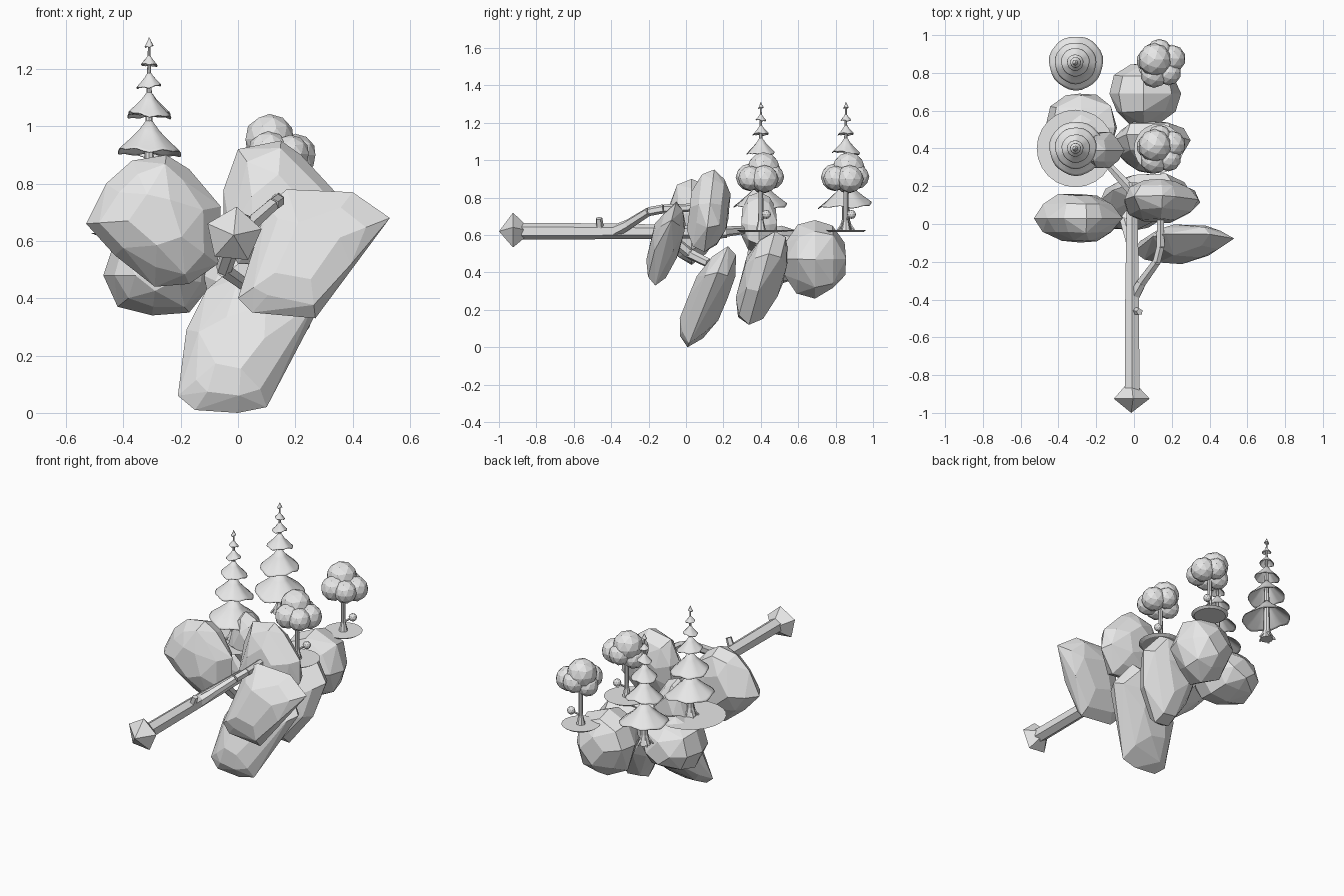
import bpy, bmesh, math, random
from mathutils import Vector, Matrix

random.seed(7)
cube = bpy.data.objects.get("Cube")
if cube:
    bpy.data.objects.remove(cube)

grey = bpy.data.materials.new("stone_grey")
grey.use_nodes = True
grey.diffuse_color = (0.8, 0.8, 0.8, 1)
grey.node_tree.nodes["Principled BSDF"].inputs["Base Color"].default_value = (0.8, 0.8, 0.8, 1)


def finish(bm, name, smooth=False):
    bmesh.ops.recalc_face_normals(bm, faces=bm.faces)
    for f in bm.faces:
        f.smooth = smooth
    mesh = bpy.data.meshes.new(name)
    bm.to_mesh(mesh)
    bm.free()
    mesh.materials.append(grey)
    obj = bpy.data.objects.new(name, mesh)
    bpy.context.collection.objects.link(obj)
    return obj


def rock(name, outline, y, half, lean=0.0):
    """Faceted boulder: front outline thinned toward both sides, then hulled."""
    bm = bmesh.new()
    n = len(outline)
    cx = sum(p[0] for p in outline) / n
    cz = sum(p[1] for p in outline) / n
    for depth, size in ((-1, 0.45), (-0.6, 0.82), (0, 1), (0.6, 0.82), (1, 0.45)):
        step = 1 if abs(depth) < 1 else 2
        for x, z in outline[::step]:
            s = size if depth == 0 else size * random.uniform(0.86, 1.08)
            d = depth * random.uniform(0.9, 1.0)
            dz = (z - cz) * s
            bm.verts.new((cx + (x - cx) * s, y + half * d + lean * dz, cz + dz))
    hull = bmesh.ops.convex_hull(bm, input=bm.verts)
    bmesh.ops.delete(bm, geom=list({v for v in hull["geom_interior"]
                                    if isinstance(v, bmesh.types.BMVert)}), context="VERTS")
    bmesh.ops.dissolve_limit(bm, angle_limit=math.radians(7), verts=bm.verts, edges=bm.edges)
    finish(bm, name)


def add_limb(bm, a, b, r1, r2, sides=6):
    a, b = Vector(a), Vector(b)
    turn = (b - a).to_track_quat("Z", "Y").to_matrix().to_4x4()
    bmesh.ops.create_cone(bm, cap_ends=True, segments=sides, radius1=r1, radius2=r2,
                          depth=(b - a).length, matrix=Matrix.Translation((a + b) / 2) @ turn)


def limb(name, path, radii, sides=6):
    bm = bmesh.new()
    for i in range(len(path) - 1):
        add_limb(bm, path[i], path[i + 1], radii[i], radii[i + 1], sides)
    finish(bm, name)


def skirt(name, x, y, top, bottom, radius, wave=0.1, sides=28):
    """Open, flared foliage tier with an uneven rim."""
    bm = bmesh.new()
    rings = []
    phase = random.uniform(0, 6)
    for t in (0, 0.35, 0.7, 0.93, 1):
        ring = []
        for i in range(sides):
            a = math.tau * i / sides
            w = wave * t * (math.sin(a + phase) + 0.5 * math.sin(3 * a) + 0.4 * math.sin(7 * a))
            r = radius * (0.1 + 0.9 * t ** 1.25) * (1 + 0.3 * w)
            z = top + (bottom - top) * (t + w)
            ring.append(bm.verts.new((x + r * math.cos(a), y + r * math.sin(a), z)))
        rings.append(ring)
    for upper, lower in zip(rings, rings[1:]):
        for i in range(sides):
            j = (i + 1) % sides
            bm.faces.new((upper[i], lower[i], lower[j], upper[j]))
    bm.faces.new(rings[0])
    obj = finish(bm, name, True)
    shell = obj.modifiers.new("thickness", "SOLIDIFY")
    shell.thickness = 0.004


def pine(name, x, y):
    # Trunk with a spread foot, then tiers from the tip downward
    limb(name + "_trunk", [(x, y, 0.62), (x, y, 0.68), (x, y, 0.9), (x, y, 1.29)],
         [0.04, 0.022, 0.016, 0.004], 8)
    for i in range(5):
        a = math.tau * i / 5
        limb(f"{name}_root_{i}", [(x, y, 0.68), (x + 0.05 * math.cos(a), y + 0.05 * math.sin(a), 0.62)],
             [0.012, 0.006], 5)
    tiers = [(1.31, 1.28, 0.015), (1.25, 1.215, 0.028), (1.19, 1.14, 0.043),
             (1.12, 1.04, 0.075), (1.02, 0.91, 0.11), (0.88, 0.76, 0.143)]
    for i, (top, bottom, radius) in enumerate(tiers):
        skirt(f"{name}_tier_{i}", x, y, top, bottom, radius)


def disc(name, x, y, radius):
    bm = bmesh.new()
    bmesh.ops.create_cone(bm, cap_ends=True, segments=24, radius1=radius * 0.85, radius2=radius,
                          depth=0.012, matrix=Matrix.Translation((x, y, 0.622)))
    finish(bm, name)


def round_tree(name, x, y, radius):
    # Grass disc, trunk and side twig
    disc(name + "_disc", x, y, radius)
    limb(name + "_trunk", [(x, y, 0.62), (x, y, 0.68), (x, y, 0.92)], [0.028, 0.014, 0.012], 8)
    twig = (x + 0.045, y + 0.03, 0.71)
    limb(name + "_twig", [(x, y, 0.68), twig], [0.007, 0.005], 5)
    # Crown: one high ball over a ring of lobes
    balls = [(x - 0.02, y + 0.015, 0.955, 0.088), twig + (0.024,)]
    for i in range(5):
        a = math.tau * i / 5 + 0.4
        balls.append((x + 0.01 + 0.065 * math.cos(a), y - 0.005 + 0.065 * math.sin(a),
                      0.9 + 0.015 * math.sin(2.3 * i), 0.068 + 0.006 * math.cos(2 * i)))
    bm = bmesh.new()
    for bx, by, bz, r in balls:
        bmesh.ops.create_icosphere(bm, subdivisions=2, radius=r,
                                   matrix=Matrix.Translation((bx, by, bz)))
    finish(bm, name + "_crown")


# Boulders
rock("bottom_rock", [(-.21, .06), (-.18, .29), (-.11, .43), (0, .52), (.2, .54), (.3, .4),
                     (.21, .27), (.1, .02), (0, 0), (-.15, .01)], 0.11, 0.11, 0.4)
rock("front_left_rock", [(.53, .68), (.4, .77), (.17, .78), (.1, .72), (0, .4), (.05, .35),
                         (.27, .33), (.42, .51)], -0.105, 0.085, 0.25)
rock("front_right_rock", [(-.53, .66), (-.46, .8), (-.37, .88), (-.25, .9), (-.17, .85), (-.06, .72),
                          (-.07, .52), (-.17, .45), (-.29, .44), (-.43, .55)], 0.03, 0.13)
rock("middle_rock", [(-.05, .78), (0, .92), (.15, .95), (.22, .9), (.34, .77), (.35, .64),
                     (.25, .51), (0, .52), (-.05, .62)], 0.125, 0.11, 0.12)
rock("tree_rock", [(-.08, .3), (-.12, .48), (-.04, .61), (.2, .62), (.3, .5), (.25, .3),
                   (.12, .12), (.02, .13)], 0.41, 0.12, 0.28)
rock("back_rock", [(-.13, .5), (-.08, .62), (.05, .68), (.2, .62), (.25, .47), (.18, .32),
                   (.06, .26), (-.08, .33)], 0.69, 0.17)
rock("back_right_rock", [(-.47, .48), (-.42, .37), (-.3, .34), (-.17, .35), (-.09, .45),
                         (-.1, .6), (-.28, .65), (-.43, .6)], 0.51, 0.19)
rock("pine_rock", [(-.33, .6), (-.28, .78), (-.22, .83), (-.15, .8), (-.05, .65), (-.06, .55),
                   (-.2, .5)], 0.39, 0.1)

# Long pole with its faceted head
limb("pole", [(-0.01, -0.88, 0.62), (-0.01, -0.4, 0.62), (-0.01, 0.22, 0.615)], [0.045, 0.042, 0.032])
bm = bmesh.new()
ring = [bm.verts.new((-0.015 + 0.1 * math.sin(a), -0.925, 0.62 + 0.1 * math.cos(a)))
        for a in [math.tau * i / 5 + 0.1 for i in range(5)]]
for tip_y in (-1.0, -0.82):
    tip = bm.verts.new((-0.015, tip_y, 0.62))
    for i in range(5):
        bm.faces.new((ring[i], ring[(i + 1) % 5], tip))
finish(bm, "pole_head")

# Branches and stub on the pole
limb("upper_branch", [(0, -.38, .62), (.04, -.31, .655), (.12, -.2, .725), (.14, -.12, .74), (.14, .1, .75)],
     [0.035, 0.028, 0.024, 0.024, 0.02])
limb("back_branch", [(-0.015, 0.18, 0.615), (-0.16, 0.34, 0.63)], [0.03, 0.02])
limb("lower_branch", [(-0.015, -0.1, 0.6), (-0.05, 0.02, 0.5), (0.02, 0.12, 0.45)], [0.03, 0.028, 0.025])
limb("stub", [(0.005, -0.46, 0.63), (0.03, -0.465, 0.69)], [0.022, 0.018], 5)

# Trees
pine("near_pine", -0.31, 0.40)
disc("near_pine_disc", -0.31, 0.40, 0.205)
pine("far_pine", -0.31, 0.855)
round_tree("near_round_tree", 0.13, 0.40, 0.13)
round_tree("far_round_tree", 0.13, 0.855, 0.11)
